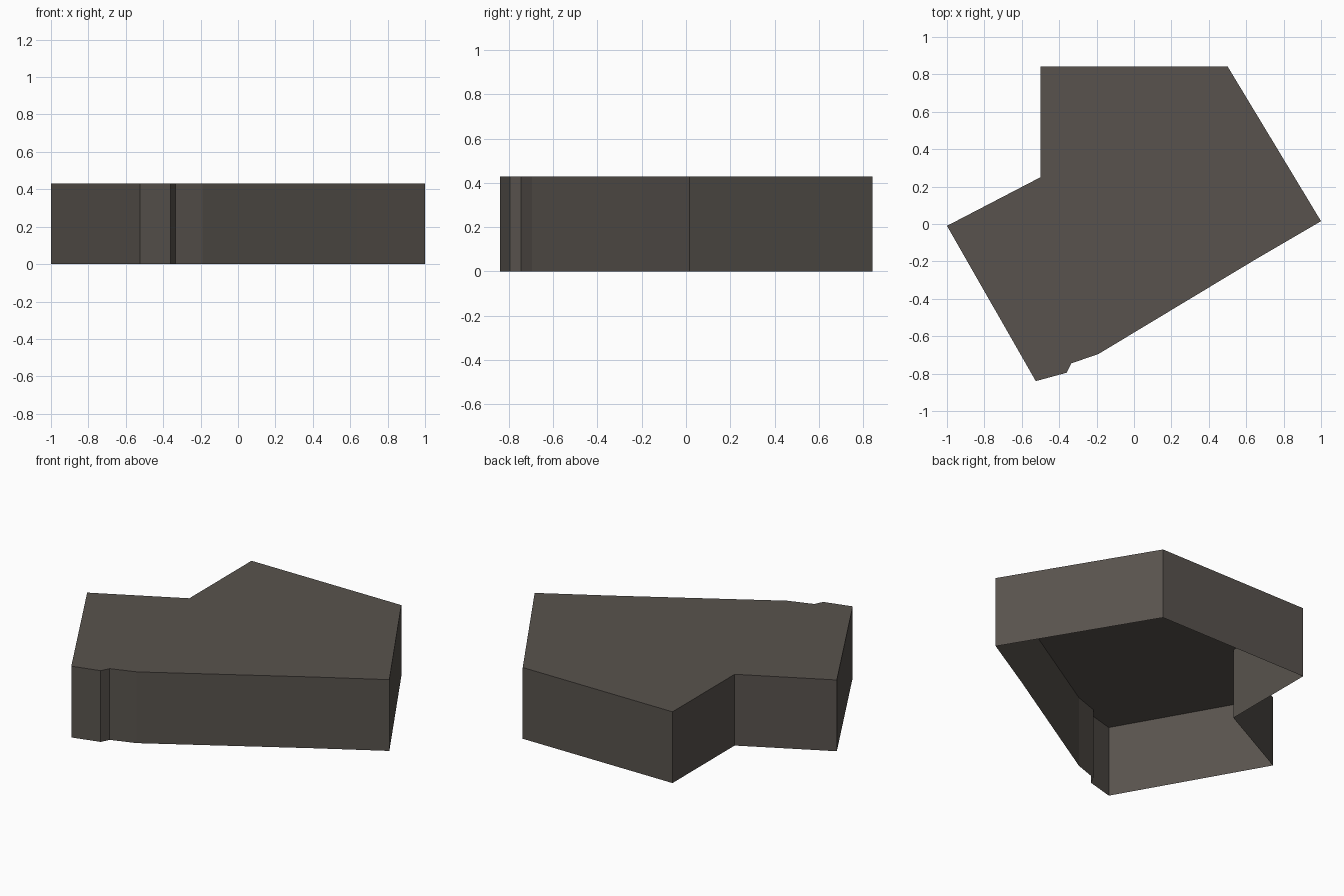
import bpy, bmesh

if "Cube" in bpy.data.objects:
    bpy.data.objects.remove(bpy.data.objects["Cube"])

HEIGHT = 0.43

# Footprint of the block, counter-clockwise seen from above
OUTLINE = [
    (-0.50, 0.843), (-0.50, 0.25), (-1.00, -0.01), (-0.525, -0.84),
    (-0.36, -0.795), (-0.335, -0.745), (-0.19, -0.695),
    (0.64, -0.195), (1.00, 0.015), (0.50, 0.843),
]

# Single dark stone colour
stone = bpy.data.materials.new("dark stone")
stone.diffuse_color = (0.098, 0.086, 0.075, 1.0)
stone.use_nodes = True
stone.node_tree.nodes["Principled BSDF"].inputs["Base Color"].default_value = stone.diffuse_color

# Hollow shell: walls and flat roof, open underneath
bm = bmesh.new()
base = [bm.verts.new((x, y, 0)) for x, y in OUTLINE]
top = [bm.verts.new((x, y, HEIGHT)) for x, y in OUTLINE]
count = len(OUTLINE)
for i in range(count):
    j = (i + 1) % count
    bm.faces.new((base[i], base[j], top[j], top[i]))
bm.faces.new(top)

mesh = bpy.data.meshes.new("building_shell")
bm.to_mesh(mesh)
bm.free()
mesh.materials.append(stone)
shell = bpy.data.objects.new("building_shell", mesh)
bpy.context.collection.objects.link(shell)
